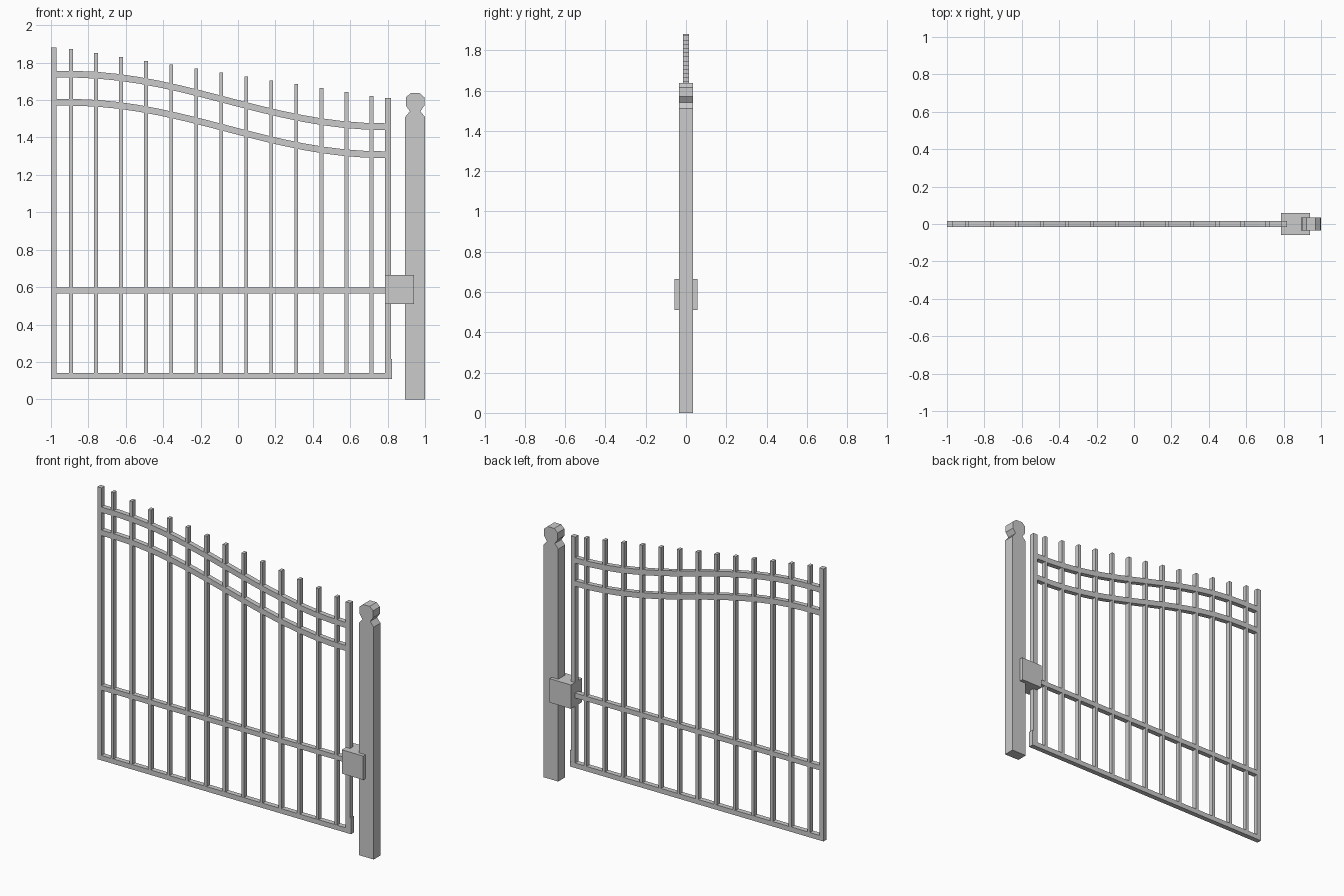
import bpy, math

if "Cube" in bpy.data.objects:
    bpy.data.objects.remove(bpy.data.objects["Cube"])

D = 0.016  # half depth of the gate frame


def prism(name, profile, half):
    """Extrude an x-z outline symmetrically along y."""
    n = len(profile)
    verts = [(x, -half, z) for x, z in profile] + [(x, half, z) for x, z in profile]
    faces = [tuple(range(n)), tuple(reversed(range(n, 2 * n)))]
    faces += [(i, i + n, (i + 1) % n + n, (i + 1) % n) for i in range(n)]
    mesh = bpy.data.meshes.new(name)
    mesh.from_pydata(verts, [], faces)
    obj = bpy.data.objects.new(name, mesh)
    bpy.context.collection.objects.link(obj)
    return obj


def box(name, x0, x1, z0, z1, half):
    return prism(name, [(x0, z0), (x1, z0), (x1, z1), (x0, z1)], half)


def curve_z(x):
    """Centre height of the upper curved rail."""
    t = min(max((x + 0.9) / 1.68, 0), 1)
    return 1.598 + 0.14 * math.cos(math.pi * t)


# Outer frame
box("hinge_stile", -1.0, -0.97, 0.11, 1.88, D)
box("latch_stile", 0.785, 0.817, 0.11, 1.61, D)
box("latch_stile_foot", 0.786, 0.824, 0.141, 0.215, D - 0.0005)
box("bottom_rail", -0.97, 0.824, 0.11, 0.142, D + 0.0003)
box("middle_rail", -0.97, 0.786, 0.565, 0.597, D)

# Two parallel swept rails
xs = [-0.972 + 1.759 * i / 16 for i in range(17)]
for name, drop in (("upper_curved_rail", 0), ("lower_curved_rail", 0.15)):
    low = [(x, curve_z(x) - drop - 0.018) for x in xs]
    high = [(x, curve_z(x) - drop + 0.018) for x in reversed(xs)]
    prism(name, low + high, D)

# Vertical bars, tops falling in a straight line
for i in range(13):
    x = -0.893 + i * 0.1339
    top = 1.872 - (x + 0.893) * 0.155
    box(f"bar_{i + 1}", x - 0.01, x + 0.01, 0.14, top, D - 0.0006)

# Post with faceted finial, one outline mirrored about its centre
side = [(0.053, 0), (0.053, 1.51), (0.028, 1.54), (0.049, 1.57), (0.049, 1.615), (0.024, 1.637)]
cx = 0.947
prism("gate_post", [(cx + x, z) for x, z in side] + [(cx - x, z) for x, z in reversed(side)], 0.035)

# Lock housing bridging gate and post
box("lock_box", 0.787, 0.941, 0.51, 0.665, 0.058)
